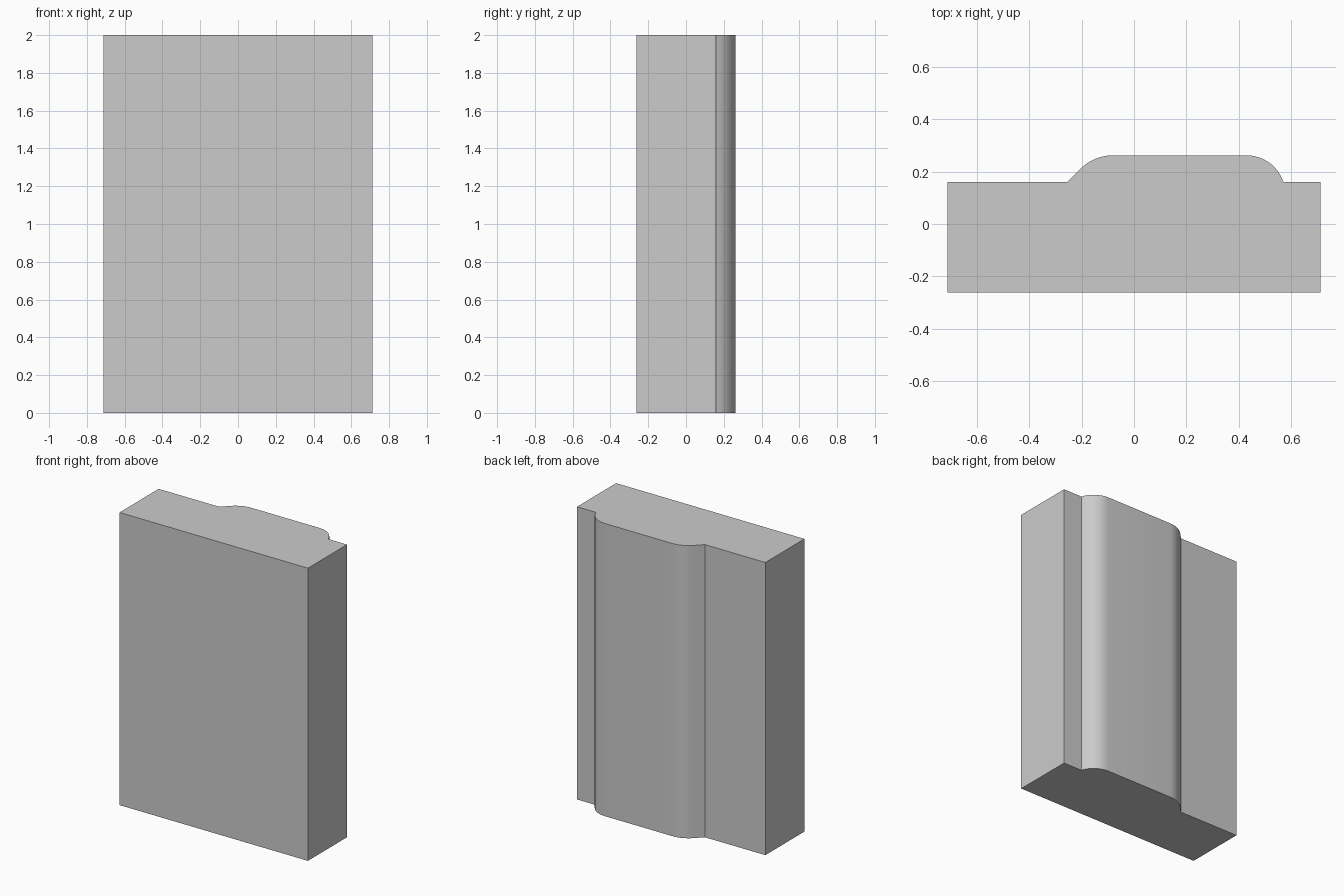
import bpy, bmesh
from math import sin, cos, radians

default = bpy.data.objects.get("Cube")
if default:
    bpy.data.objects.remove(default, do_unlink=True)

HALF_W, FRONT, LEDGE, BACK, HEIGHT = 0.712, -0.262, 0.16, 0.262, 2.0


def arc(cx, radius, start, end, steps=8):
    """Arc tangent to the raised back face; angles are measured from +y towards +x."""
    cy = BACK - radius
    angles = [radians(start + (end - start) * i / steps) for i in range(steps + 1)]
    return [(cx + radius * sin(a), cy + radius * cos(a)) for a in angles]


# Colour
grey = bpy.data.materials.new("light grey")
grey.use_nodes = True
colour = (0.6, 0.6, 0.6, 1)
grey.diffuse_color = colour
grey.node_tree.nodes["Principled BSDF"].inputs["Base Color"].default_value = colour

# Cross-section: flat front, ledges, and a raised pad with one steep and one sloped shoulder
profile = [(-HALF_W, FRONT), (HALF_W, FRONT), (HALF_W, LEDGE)]
profile += arc(0.43, 0.147, 72, 0)
profile += arc(-0.08, 0.176, 0, -45)
profile += [(-0.255, LEDGE), (-HALF_W, LEDGE)]

# Extrude the cross-section upward
bm = bmesh.new()
base = bm.faces.new([bm.verts.new((x, y, 0)) for x, y in profile])
top = bmesh.ops.extrude_face_region(bm, geom=[base], use_keep_orig=True)
bmesh.ops.translate(bm, vec=(0, 0, HEIGHT),
                    verts=[v for v in top["geom"] if isinstance(v, bmesh.types.BMVert)])
bmesh.ops.recalc_face_normals(bm, faces=bm.faces[:])
mesh = bpy.data.meshes.new("moulded_block")
bm.to_mesh(mesh)
bm.free()
mesh.materials.append(grey)

block = bpy.data.objects.new("moulded_block", mesh)
bpy.context.collection.objects.link(block)

# Smooth shoulders, sharp corners
bpy.ops.object.select_all(action="DESELECT")
block.select_set(True)
bpy.context.view_layer.objects.active = block
bpy.ops.object.shade_smooth_by_angle(angle=radians(30))
